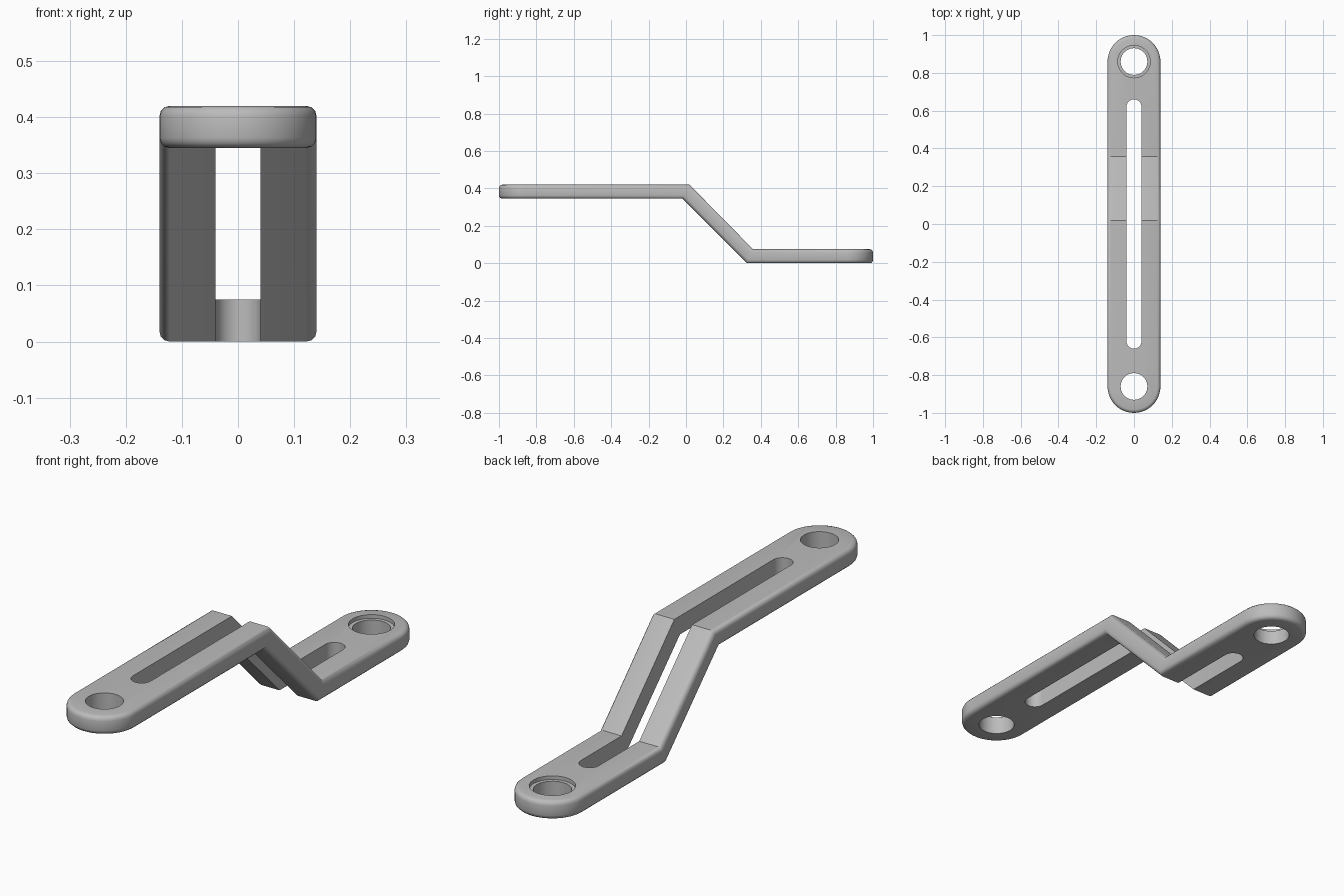
import bpy, bmesh, math

cube = bpy.data.objects.get("Cube")
if cube:
    bpy.data.objects.remove(cube, do_unlink=True)

metal = bpy.data.materials.new("grey metal")
metal.use_nodes = True
colour = (0.5, 0.5, 0.5, 1)
metal.diffuse_color = colour
metal.node_tree.nodes["Principled BSDF"].inputs["Base Color"].default_value = colour


def prism(name, outline, shift):
    """Solid made by pushing a closed outline along a vector."""
    mesh = bpy.data.meshes.new(name)
    bm = bmesh.new()
    face = bm.faces.new([bm.verts.new(p) for p in outline])
    new = bmesh.ops.extrude_face_region(bm, geom=[face])["geom"]
    bmesh.ops.translate(bm, vec=shift, verts=[v for v in new if isinstance(v, bmesh.types.BMVert)])
    bmesh.ops.recalc_face_normals(bm, faces=bm.faces)
    bm.to_mesh(mesh)
    bm.free()
    mesh.materials.append(metal)
    obj = bpy.data.objects.new(name, mesh)
    bpy.context.collection.objects.link(obj)
    return obj


def capsule(name, radius, low, high, steps, z, height):
    """Upright solid with two half-round ends centred at y = low and y = high."""
    points = []
    for centre, start in ((high, 0), (low, math.pi)):
        for i in range(steps + 1):
            a = start + math.pi * i / steps
            if low == high and i == steps:
                continue
            points.append((radius * math.cos(a), centre + radius * math.sin(a), z))
    cutter = prism(name, points, (0, 0, height))
    cutter.hide_render = True
    cutter.hide_viewport = True
    return cutter


def boolean(obj, cutter, operation):
    mod = obj.modifiers.new(cutter.name, 'BOOLEAN')
    mod.operation = operation
    mod.solver = 'EXACT'
    mod.object = cutter


# Stepped strip, seen from the side
profile = [(-1.1, 0.345), (-0.018, 0.345), (0.325, 0), (1.1, 0),
           (1.1, 0.075), (0.358, 0.075), (0.018, 0.42), (-1.1, 0.42)]
bracket = prism("offset_bracket", [(-0.3, y, z) for y, z in profile], (0.6, 0, 0))

# Rounded ends, then softened outer rim
boolean(bracket, capsule("end_trimmer", 0.14, -0.86, 0.86, 24, -1, 3), 'INTERSECT')
rim = bracket.modifiers.new("rim", 'BEVEL')
rim.width = 0.018
rim.segments = 3
rim.limit_method = 'ANGLE'
rim.angle_limit = math.radians(60)

# Long slot, two bolt holes and a shallow recess around the low hole
for cutter in (capsule("slot_cutter", 0.04, -0.62, 0.62, 10, -1, 3),
               capsule("front_hole_cutter", 0.071, -0.86, -0.86, 12, -1, 3),
               capsule("back_hole_cutter", 0.071, 0.86, 0.86, 12, -1, 3),
               capsule("recess_cutter", 0.086, 0.86, 0.86, 12, 0.06, 0.1)):
    boolean(bracket, cutter, 'DIFFERENCE')

# Bake the cuts and smooth only the rounded surfaces
bpy.context.view_layer.update()
graph = bpy.context.evaluated_depsgraph_get()
baked = bpy.data.meshes.new_from_object(bracket.evaluated_get(graph))
bracket.modifiers.clear()
bracket.data = baked
for obj in [o for o in bpy.data.objects if o.name.endswith(("_cutter", "_trimmer"))]:
    bpy.data.objects.remove(obj, do_unlink=True)
bpy.ops.object.select_all(action='DESELECT')
bracket.select_set(True)
bpy.context.view_layer.objects.active = bracket
bpy.ops.object.shade_smooth_by_angle(angle=math.radians(32))
